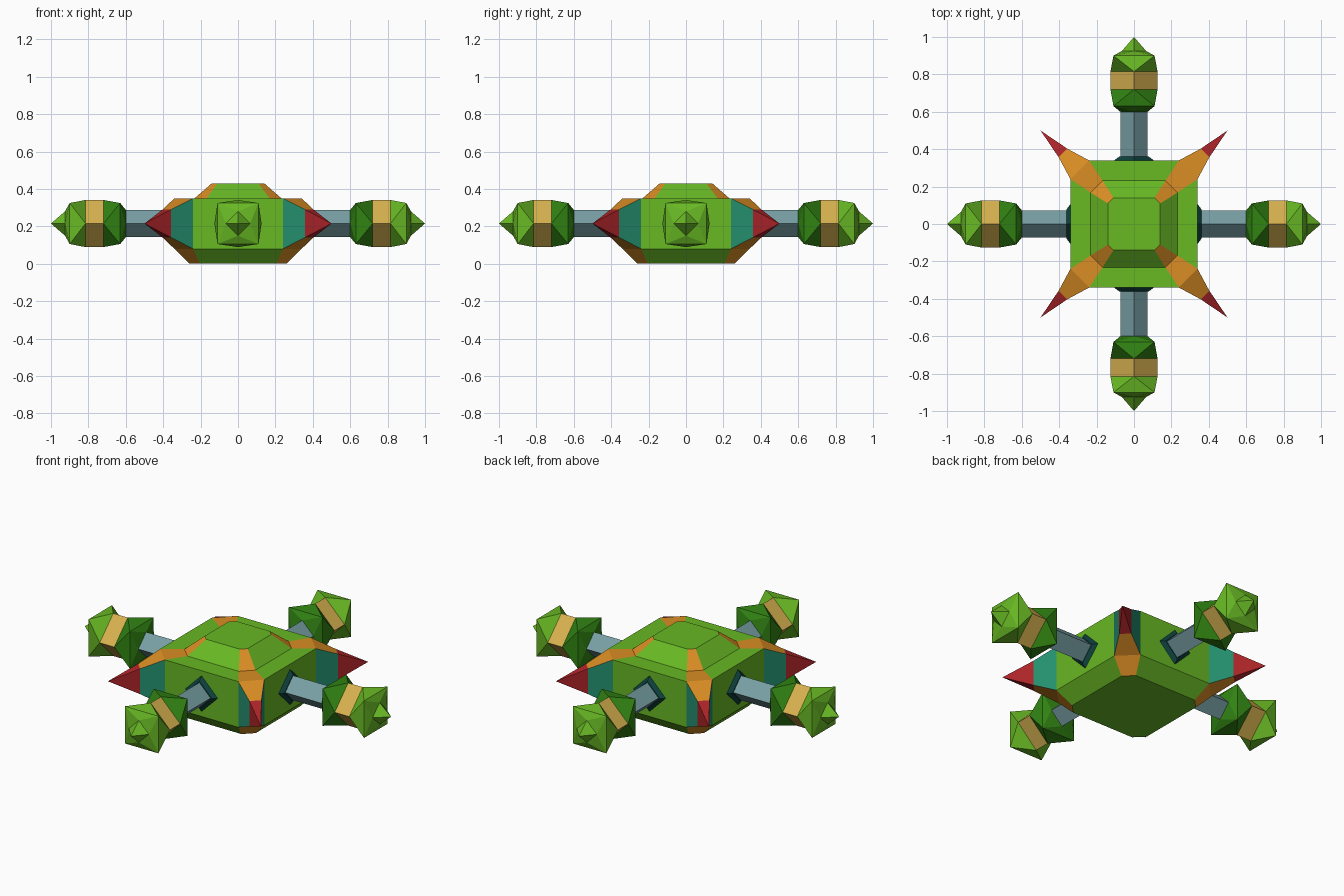
import bpy, bmesh, math
from mathutils import Vector

if "Cube" in bpy.data.objects:
    bpy.data.objects.remove(bpy.data.objects["Cube"])

CZ = 0.215  # height of the arm axis


def material(name, rgb):
    lin = [((c / 255 + 0.055) / 1.055) ** 2.4 if c > 10 else c / 255 / 12.92 for c in rgb]
    m = bpy.data.materials.new(name)
    m.diffuse_color = (*lin, 1)
    m.use_nodes = True
    m.node_tree.nodes["Principled BSDF"].inputs["Base Color"].default_value = m.diffuse_color
    return m


GREEN = material("leaf green", (104, 184, 36))
DARK = material("dark green", (48, 130, 18))
TAN = material("tan", (216, 178, 80))
STEEL = material("blue grey", (120, 160, 165))
ORANGE = material("orange", (218, 141, 36))
RED = material("red", (172, 36, 40))
TEAL = material("teal", (36, 146, 112))
SOCKET = material("deep teal", (14, 66, 62))


def build(name, faces, mats, copies=1, fix=False):
    """Mesh from (points, material index) faces, repeated around z."""
    bm = bmesh.new()
    for pts, mi in faces:
        bm.faces.new([bm.verts.new(p) for p in pts]).material_index = mi
    bmesh.ops.remove_doubles(bm, verts=bm.verts, dist=1e-5)
    if fix:
        bmesh.ops.recalc_face_normals(bm, faces=bm.faces)
    me = bpy.data.meshes.new(name)
    bm.to_mesh(me)
    bm.free()
    for m in mats:
        me.materials.append(m)
    for k in range(copies):
        ob = bpy.data.objects.new(name if copies == 1 else f"{name}_{k + 1}", me)
        ob.rotation_euler.z = k * math.pi / 2
        bpy.context.collection.objects.link(ob)


# body: chamfered square rings, orange on the corner chamfers
def octagon(h, c, z):
    return [Vector((x, y, z)) for x, y in
            ((h, -c), (h, c), (c, h), (-c, h), (-h, c), (-h, -c), (-c, -h), (c, -h))]


rings = [octagon(*r) for r in ((0.26, 0.205, 0), (0.34, 0.24, 0.08), (0.34, 0.24, 0.35),
                               (0.232, 0.168, 0.35), (0.14, 0.11, 0.43))]
faces = [(rings[0][::-1], 0), (rings[-1], 0)]
for level, (lo, hi) in enumerate(zip(rings, rings[1:])):
    for i in range(8):
        j = (i + 1) % 8
        if level == 1 and i % 2:
            continue  # the horns grow from here
        faces.append(((lo[i], lo[j], hi[j], hi[i]), i % 2))
build("body", faces, [GREEN, ORANGE])

# corner horns: orange top and bottom, teal sides, red tip
def section(a, b, z0, z1):
    return [Vector(p) for p in ((a, b, z0), (b, a, z0), (b, a, z1), (a, b, z1))]


base, mid = section(0.34, 0.24, 0.08, 0.35), section(0.403, 0.357, 0.14, 0.29)
tip = Vector((0.5, 0.5, CZ))
faces = []
for i in range(4):
    j = (i + 1) % 4
    faces.append(((base[j], base[i], mid[i], mid[j]), i % 2))
    faces.append(((mid[j], mid[i], tip), 2))
build("corner_horn", faces, [ORANGE, TEAL, RED], 4, fix=True)


# arms along +x, built from four-sided rings (diamond, or square when turned)
def ring4(x, r, turn=0):
    return [Vector((x, r * math.cos(a), CZ + r * math.sin(a)))
            for a in (k * math.pi / 2 + turn for k in range(4))]


def tube(a, b, mi=0):
    return [((a[k], a[k - 3], b[k - 3], b[k]), mi) for k in range(4)]


def twist(d, s, mi):
    """Triangles between diamond d and square s."""
    out = []
    for k in range(4):
        n = (k + 1) % 4
        out += [((d[k], d[n], s[k]), mi), ((d[n], s[n], s[k]), mi)]
    return out


build("arm", tube(ring4(0.33, 0.073), ring4(0.61, 0.073)), [STEEL], 4, fix=True)

collar = ring4(0.36, 0.08)
build("arm_socket", tube(ring4(0.335, 0.112), collar) + [(collar, 0)], [SOCKET], 4, fix=True)

# faceted heads with a tan band and a pointed end
q = math.pi / 4
root, back = ring4(0.60, 0.073), ring4(0.63, 0.155, q)
band0, band1 = ring4(0.72, 0.126), ring4(0.815, 0.126)
front, nose = ring4(0.90, 0.155, q), ring4(0.925, 0.065)
end = Vector((1, 0, CZ))
faces = [(root, 0)] + twist(root, back, 0) + twist(band0, back, 0) + tube(band0, band1, 1)
faces += twist(band1, front, 2) + twist(nose, front, 2)
faces += [((nose[k], nose[k - 3], end), 2) for k in range(4)]
build("arm_head", faces, [DARK, TAN, GREEN], 4, fix=True)
